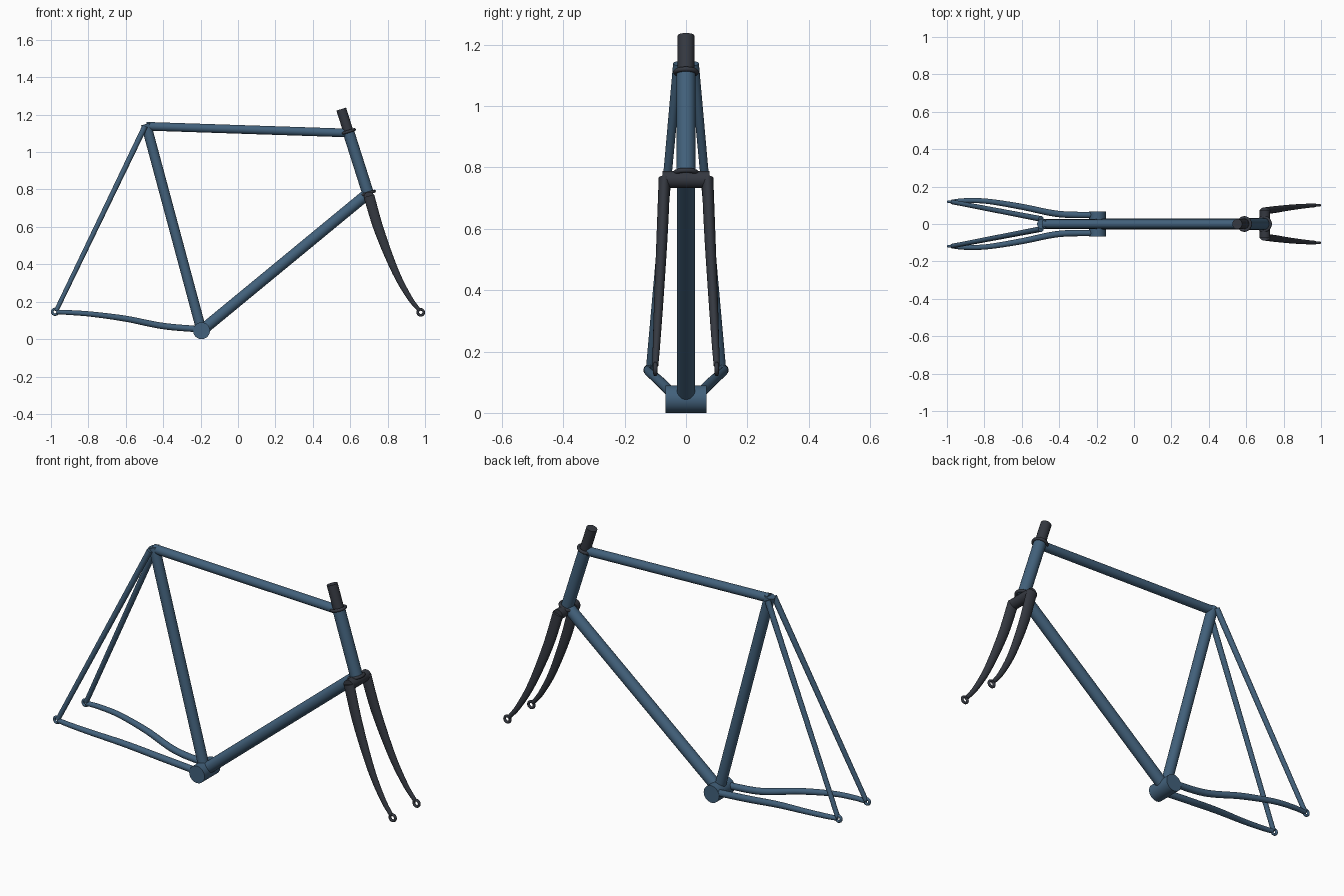
import bpy, bmesh, math
from mathutils import Vector

if "Cube" in bpy.data.objects:
    bpy.data.objects.remove(bpy.data.objects["Cube"])

def material(name, rgb):
    m = bpy.data.materials.new(name)
    m.diffuse_color = (*rgb, 1)
    m.use_nodes = True
    m.node_tree.nodes["Principled BSDF"].inputs["Base Color"].default_value = m.diffuse_color
    return m

BLUE = material("frame_blue", (0.055, 0.12, 0.2))
DARK = material("fork_dark", (0.035, 0.04, 0.052))

def finish(name, bm, mat):
    bmesh.ops.recalc_face_normals(bm, faces=bm.faces)
    me = bpy.data.meshes.new(name)
    bm.to_mesh(me)
    bm.free()
    ob = bpy.data.objects.new(name, me)
    bpy.context.collection.objects.link(ob)
    me.materials.append(mat)
    bpy.ops.object.select_all(action='DESELECT')
    ob.select_set(True)
    bpy.context.view_layer.objects.active = ob
    bpy.ops.object.shade_smooth_by_angle(angle=math.radians(40))
    return ob

def mirror_y(ob):
    m = ob.modifiers.new("mirror", 'MIRROR')
    m.use_axis = (False, True, False)
    return ob

def smooth_path(keys, steps):
    # Catmull-Rom through keys of (x, y, z, width radius, depth radius)
    ks = [Vector(k) for k in keys]
    ks = [2 * ks[0] - ks[1]] + ks + [2 * ks[-1] - ks[-2]]
    out = []
    for i in range(1, len(ks) - 2):
        a, b, c, d = ks[i - 1:i + 3]
        for s in range(steps):
            t = s / steps
            out.append(0.5 * (2 * b + (c - a) * t + (2 * a - 5 * b + 4 * c - d) * t * t
                              + (3 * b - a - 3 * c + d) * t ** 3))
    return out + [ks[-2]]

def tube(name, keys, mat, steps=1, sides=32):
    pts = smooth_path(keys, steps)
    pos = [Vector(p[:3]) for p in pts]
    bm = bmesh.new()
    rings = []
    for i, p in enumerate(pts):
        d = (pos[min(i + 1, len(pos) - 1)] - pos[max(i - 1, 0)]).normalized()
        ref = Vector((0, 0, 1)) if abs(d.y) > 0.9 else Vector((0, 1, 0))
        side = (ref - d * ref.dot(d)).normalized()
        other = d.cross(side)
        rings.append([bm.verts.new(pos[i] + side * p[3] * math.cos(a) + other * p[4] * math.sin(a))
                      for a in (2 * math.pi * k / sides for k in range(sides))])
    for r, q in zip(rings, rings[1:]):
        for k in range(sides):
            n = (k + 1) % sides
            bm.faces.new((r[k], r[n], q[n], q[k]))
    bm.faces.new(rings[0])
    bm.faces.new(rings[-1])
    return finish(name, bm, mat)

def straight(name, a, b, r, mat, r2=None):
    r2 = r2 or r
    return tube(name, [(*a, r, r), (*b, r2, r2)], mat)

def ring(name, centre, axis, major, minor, mat):
    bm = bmesh.new()
    q = Vector((0, 0, 1)).rotation_difference(Vector(axis))
    n, m = 32, 12
    grid = []
    for i in range(n):
        u = 2 * math.pi * i / n
        row = []
        for j in range(m):
            v = 2 * math.pi * j / m
            w = major + minor * math.cos(v)
            row.append(bm.verts.new(Vector(centre) + q @ Vector(
                (w * math.cos(u), w * math.sin(u), minor * math.sin(v)))))
        grid.append(row)
    for i in range(n):
        for j in range(m):
            bm.faces.new((grid[i][j], grid[(i + 1) % n][j],
                          grid[(i + 1) % n][(j + 1) % m], grid[i][(j + 1) % m]))
    return finish(name, bm, mat)

# Main triangle
BB = (-0.195, 0, 0.045)
HT, HB = (0.59, 0, 1.11), (0.695, 0, 0.78)
steer = (Vector(HT) - Vector(HB)).normalized()
straight("bottom_bracket_shell", (-0.195, -0.066, 0.045), (-0.195, 0.066, 0.045), 0.045, BLUE)
straight("seat_tube", BB, (-0.492, 0, 1.15), 0.027, BLUE)
straight("top_tube", (-0.49, 0, 1.138), (0.592, 0, 1.102), 0.023, BLUE)
straight("down_tube", BB, (0.685, 0, 0.77), 0.03, BLUE)
straight("head_tube", HB, HT, 0.031, BLUE)

# Rear triangle
mirror_y(straight("seat_stay", (-0.497, 0.027, 1.138), (-0.973, 0.118, 0.15), 0.015, BLUE, 0.012))
stay = [(-0.195, 0.048, 0.052), (-0.40, 0.053, 0.07), (-0.60, 0.092, 0.109),
        (-0.78, 0.121, 0.133), (-0.90, 0.125, 0.142), (-0.97, 0.119, 0.145)]
radii = [0.017, 0.017, 0.016, 0.014, 0.013, 0.012]
mirror_y(tube("chain_stay", [(*p, r, r) for p, r in zip(stay, radii)], BLUE, 8, 24))
mirror_y(ring("rear_dropout", (-0.978, 0.119, 0.146), (0, 1, 0), 0.015, 0.007, BLUE))

# Steerer and headset rings
straight("steerer", HB, Vector(HB) + steer * 0.472, 0.027, DARK)
ring("upper_headset_ring", HT, steer, 0.034, 0.008, DARK)
ring("lower_headset_ring", HB, steer, 0.036, 0.008, DARK)

# Fork
straight("fork_crown", (0.7, -0.076, 0.76), (0.7, 0.076, 0.76), 0.028, DARK)
blade = [(0.7, 0.07, 0.765, 0.019, 0.029), (0.757, 0.078, 0.575, 0.018, 0.026),
         (0.842, 0.089, 0.36, 0.015, 0.019), (0.915, 0.096, 0.225, 0.012, 0.014),
         (0.968, 0.1, 0.155, 0.010, 0.010)]
mirror_y(tube("fork_blade", blade, DARK, 8, 24))
mirror_y(ring("front_dropout", (0.977, 0.1, 0.143), (0, 1, 0), 0.016, 0.007, DARK))
